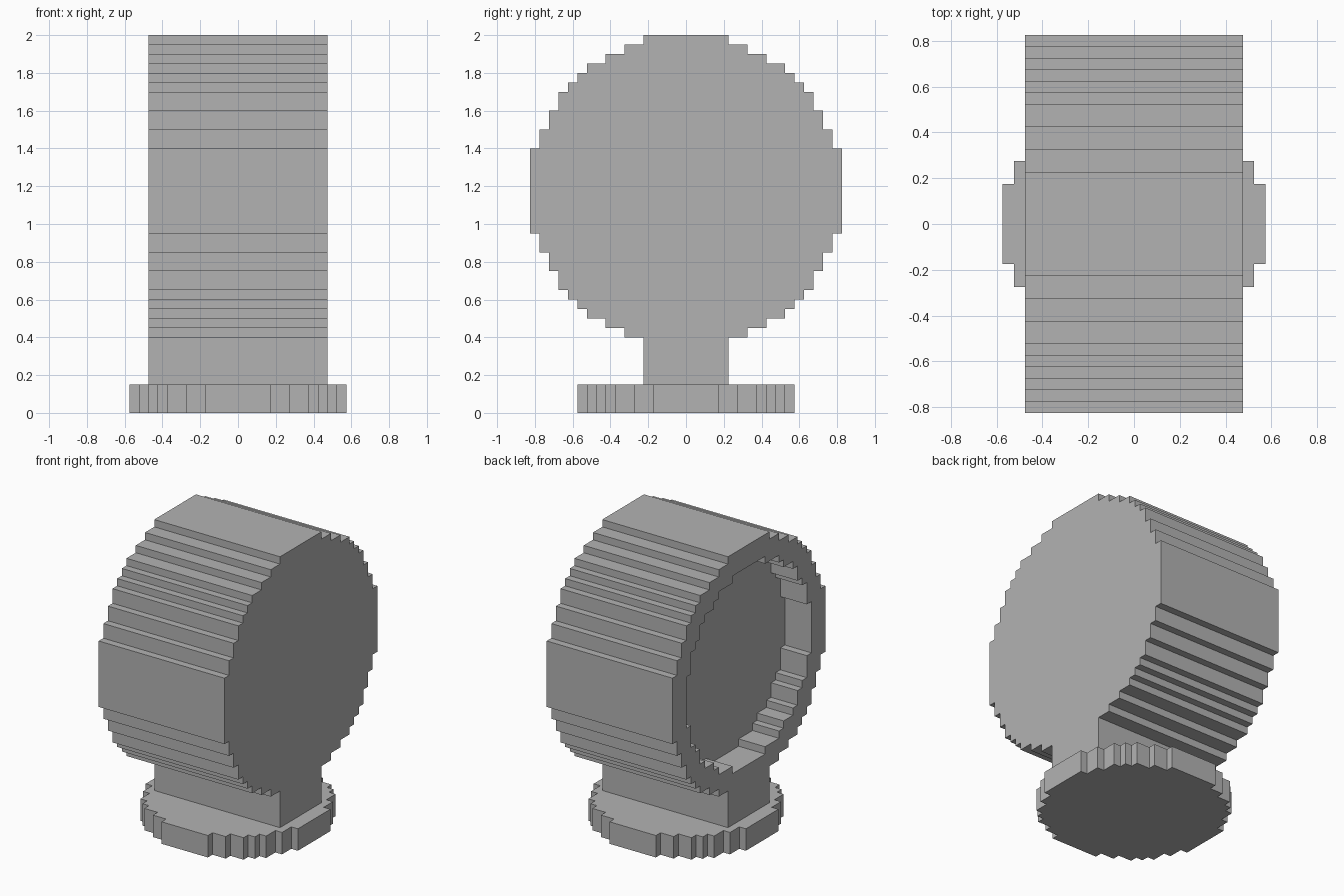
import bpy, bmesh
from math import sqrt, floor
from mathutils import Vector

UNIT = 0.05  # size of one step

cube = bpy.data.objects.get("Cube")
if cube:
    bpy.data.objects.remove(cube, do_unlink=True)

grey = bpy.data.materials.new("plain_grey")
grey.use_nodes = True
colour = (0.45, 0.45, 0.45, 1)
grey.diffuse_color = colour
grey.node_tree.nodes["Principled BSDF"].inputs["Base Color"].default_value = colour


def stepped_circle(cells):
    """Outline of a disc made of square cells, counter-clockwise."""
    n = cells // 2
    side = []
    for row in range(-n, n + 1):
        width = floor(sqrt((cells / 2) ** 2 - row ** 2)) + 0.5
        side += [(width, row - 0.5), (width, row + 0.5)]
    outline = side + [(-a, b) for a, b in reversed(side)]
    return [(a * UNIT, b * UNIT) for a, b in outline]


def prism(name, outline, low, high, place):
    """Extrude an outline from low to high; place maps (a, b, h) to x, y, z."""
    bm = bmesh.new()
    verts = [bm.verts.new(place(a, b, low)) for a, b in outline]
    face = bm.faces.new(verts)
    grown = bmesh.ops.extrude_face_region(bm, geom=[face])["geom"]
    shift = Vector(place(0, 0, high)) - Vector(place(0, 0, low))
    bmesh.ops.translate(bm, vec=shift,
                        verts=[g for g in grown if isinstance(g, bmesh.types.BMVert)])
    # Remove duplicate corners and merge flat runs of steps
    bmesh.ops.remove_doubles(bm, verts=bm.verts, dist=0.001)
    bmesh.ops.dissolve_limit(bm, angle_limit=0.01, verts=bm.verts, edges=bm.edges)
    bmesh.ops.recalc_face_normals(bm, faces=bm.faces)
    mesh = bpy.data.meshes.new(name)
    bm.to_mesh(mesh)
    bm.free()
    mesh.materials.append(grey)
    obj = bpy.data.objects.new(name, mesh)
    bpy.context.collection.objects.link(obj)
    return obj


def upright(a, b, h):
    return (a, b, h)


def sideways(a, b, h):
    return (h, a, b + 1.175)


# Round foot
prism("base", stepped_circle(23), 0, 0.15, upright)

# Neck between the foot and the drum
neck = [(-0.475, -0.225), (0.475, -0.225), (0.475, 0.225), (-0.475, 0.225)]
prism("neck", neck, 0.15, 0.35, upright)

# Drum lying on its side, with a shallow round recess in one face
drum = prism("drum", stepped_circle(33), -0.475, 0.475, sideways)
cutter = prism("recess_cutter", stepped_circle(27), -0.6, -0.275, sideways)
cutter.hide_render = True
cut = drum.modifiers.new("recess", "BOOLEAN")
cut.operation = "DIFFERENCE"
cut.solver = "EXACT"
cut.object = cutter
bpy.context.view_layer.objects.active = drum
bpy.ops.object.modifier_apply(modifier=cut.name)
bpy.data.objects.remove(cutter, do_unlink=True)
